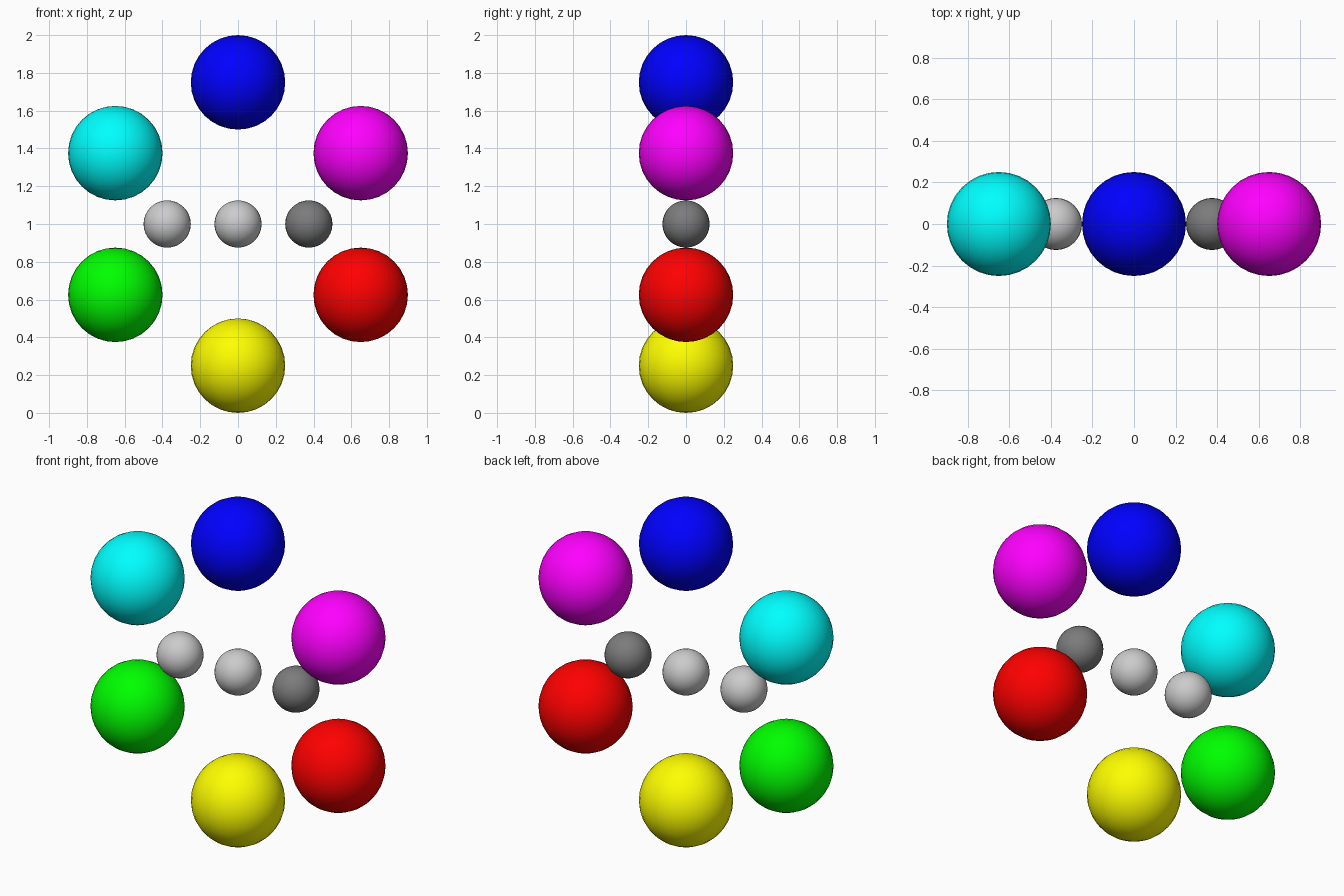
import bpy
from math import cos, sin, radians

if "Cube" in bpy.data.objects:
    bpy.data.objects.remove(bpy.data.objects["Cube"])


def ball(name, x, z, radius, color):
    bpy.ops.mesh.primitive_uv_sphere_add(
        segments=32, ring_count=16, radius=radius, location=(x, 0, z))
    obj = bpy.context.object
    obj.name = name
    bpy.ops.object.shade_smooth()
    mat = bpy.data.materials.new(name + "_paint")
    mat.diffuse_color = (*color, 1)
    mat.use_nodes = True
    mat.node_tree.nodes["Principled BSDF"].inputs["Base Color"].default_value = mat.diffuse_color
    obj.data.materials.append(mat)


# Ring of six large coloured balls, every 60 degrees in the XZ plane
ring = [("red", (1, 0, 0)), ("magenta", (1, 0, 1)), ("blue", (0, 0, 1)),
        ("cyan", (0, 1, 1)), ("green", (0, 1, 0)), ("yellow", (1, 1, 0))]
for i, (name, color) in enumerate(ring):
    a = radians(-30 + 60 * i)
    ball(name + "_ball", 0.75 * cos(a), 1 + 0.75 * sin(a), 0.25, color)

# Row of three small grey balls through the centre
for name, x, v in (("light_grey", -0.375, 0.8), ("mid_grey", 0, 0.65),
                   ("dark_grey", 0.375, 0.2)):
    ball(name + "_ball", x, 1, 0.125, (v, v, v))
